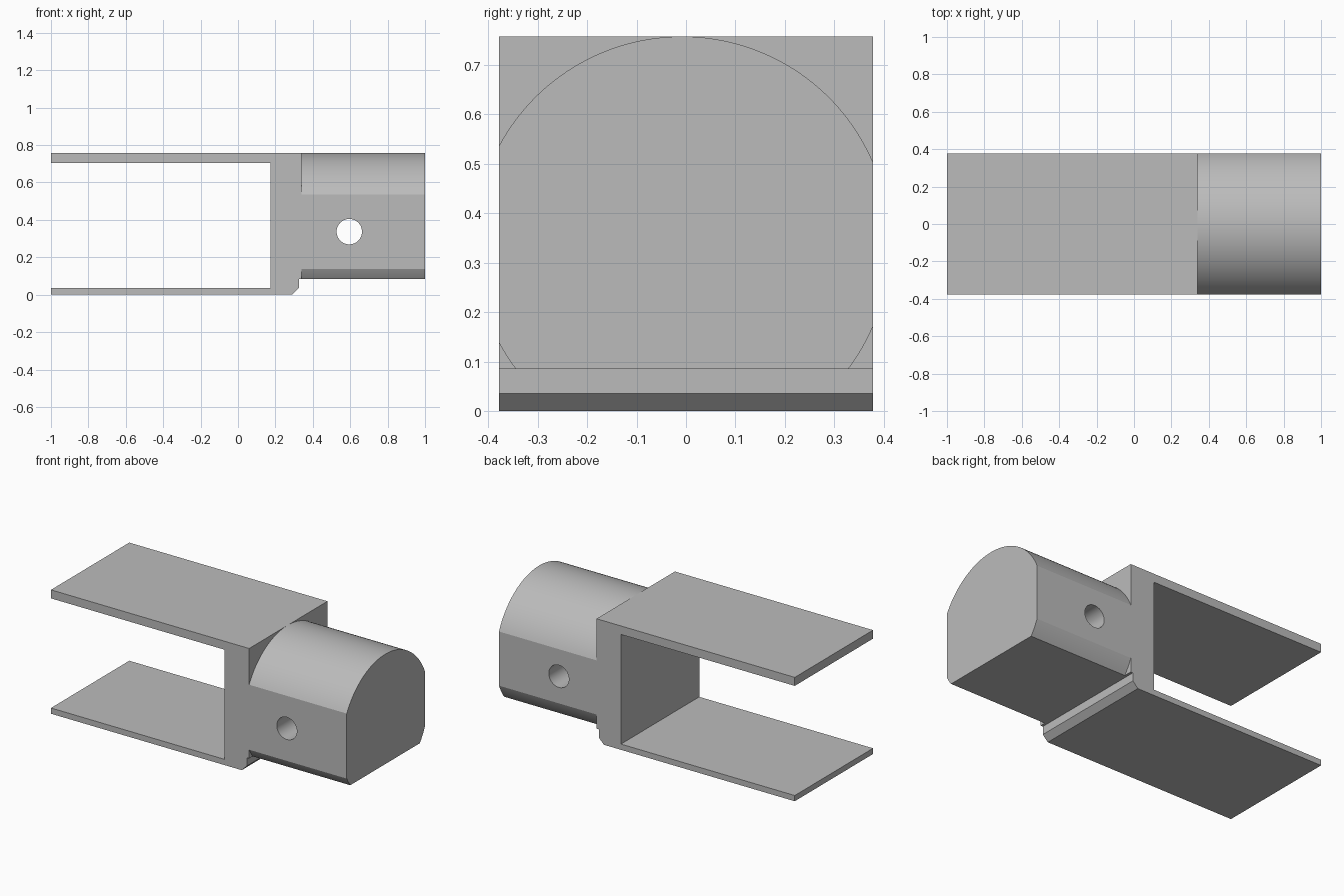
import bpy, bmesh, math
from mathutils import Vector

cube = bpy.data.objects.get("Cube")
if cube:
    bpy.data.objects.remove(cube, do_unlink=True)

grey = bpy.data.materials.new("plain grey")
grey.use_nodes = True
grey.diffuse_color = (0.5, 0.5, 0.5, 1)
grey.node_tree.nodes["Principled BSDF"].inputs["Base Color"].default_value = (0.5, 0.5, 0.5, 1)

HALF = 0.378      # half of the width
TOP = 0.757       # overall height
AXIS_Z = 0.337    # height of the round axis and cross hole


def prism(name, outline, sweep):
    """Extrude a closed outline of 3D points along a vector."""
    bm = bmesh.new()
    face = bm.faces.new([bm.verts.new(p) for p in outline])
    moved = bmesh.ops.extrude_face_region(bm, geom=[face])["geom"]
    bmesh.ops.translate(bm, vec=Vector(sweep),
                        verts=[v for v in moved if isinstance(v, bmesh.types.BMVert)])
    bmesh.ops.recalc_face_normals(bm, faces=bm.faces)
    mesh = bpy.data.meshes.new(name)
    bm.to_mesh(mesh)
    bm.free()
    mesh.materials.append(grey)
    obj = bpy.data.objects.new(name, mesh)
    bpy.context.collection.objects.link(obj)
    return obj


def arc(cy, r, start, end, steps):
    """Points of an arc in the y-z plane, both ends included."""
    angles = [start + (end - start) * i / steps for i in range(steps + 1)]
    return [(cy + r * math.cos(a), AXIS_Z + r * math.sin(a)) for a in angles]


# Forked bracket: two thin arms joined by an upright web with a chamfered foot
fork = [(-1, 0), (0.29, 0), (0.325, 0.035), (0.325, 0.085), (0.34, 0.085),
        (0.34, TOP), (-1, TOP), (-1, 0.705), (0.175, 0.705),
        (0.175, 0.035), (-1, 0.035)]
prism("fork_bracket", [(x, -HALF, z) for x, z in fork], (0, 2 * HALF, 0))

# Round shank, cut flat on both sides and underneath
cy, r, floor = -0.008, 0.42, 0.085
right, left = math.acos((HALF - cy) / r), math.acos((-HALF - cy) / r)
low = math.asin((floor - AXIS_Z) / r)
section = (arc(cy, r, low, -right, 8) + arc(cy, r, right, left, 64)
           + arc(cy, r, -left, -math.pi - low, 8))
shank = prism("shank", [(0.335, y, z) for y, z in section], (0.665, 0, 0))

# Cross hole through the shank
ring = arc(0.595, 0.068, 0, math.tau * 47 / 48, 47)
cutter = prism("hole_cutter", [(x, -0.5, z) for x, z in ring], (0, 1, 0))
cutter.hide_render = True
cutter.hide_viewport = True
hole = shank.modifiers.new("cross_hole", "BOOLEAN")
hole.operation = "DIFFERENCE"
hole.solver = "EXACT"
hole.object = cutter

# Bake the hole, drop its cutter and smooth the curved faces
bpy.context.view_layer.update()
baked = bpy.data.meshes.new_from_object(
    shank.evaluated_get(bpy.context.evaluated_depsgraph_get()))
shank.modifiers.clear()
shank.data = baked
bpy.data.objects.remove(cutter, do_unlink=True)
bpy.ops.object.select_all(action="DESELECT")
shank.select_set(True)
bpy.context.view_layer.objects.active = shank
bpy.ops.object.shade_smooth_by_angle(angle=math.radians(15))
